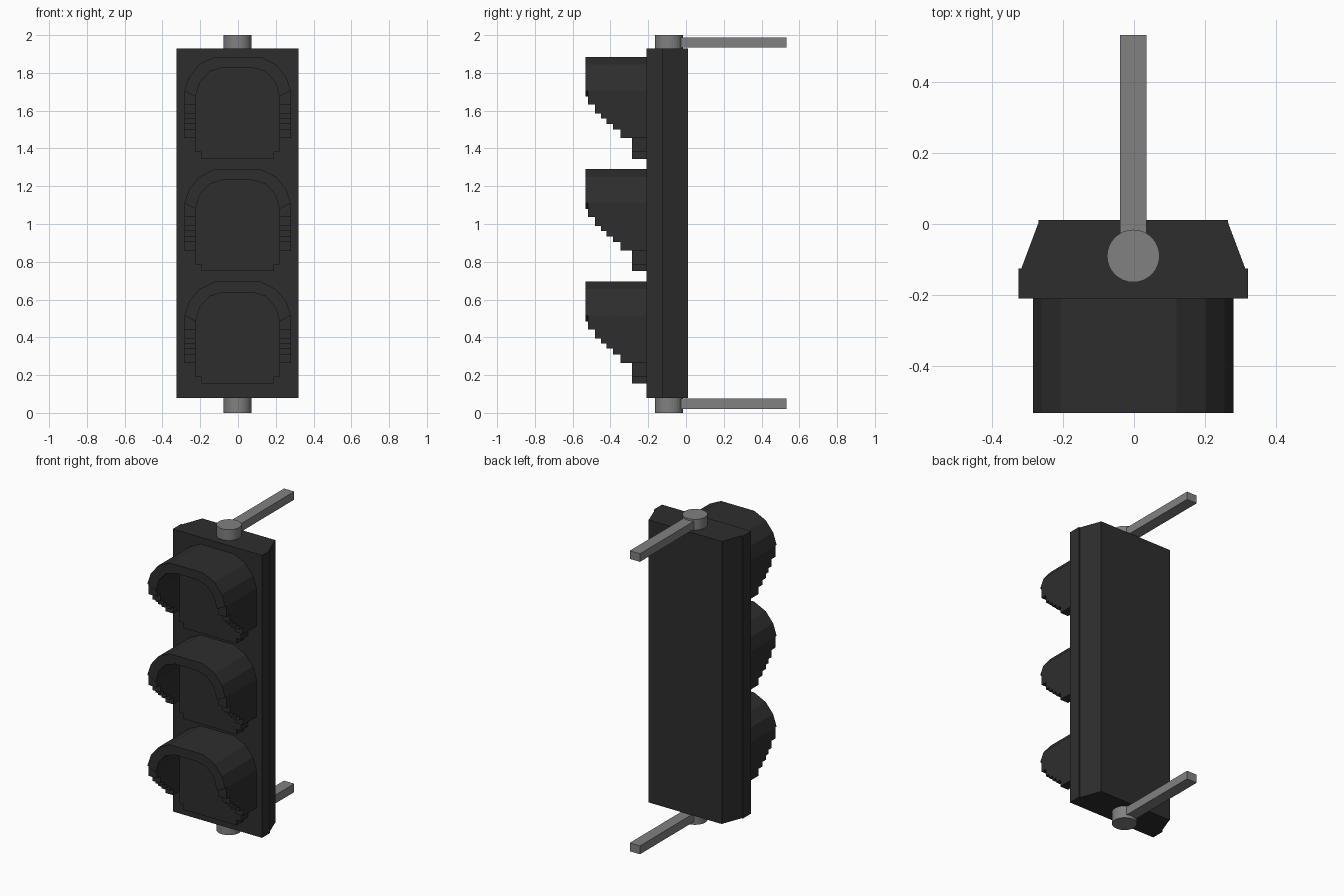
import bpy, bmesh
from mathutils import Vector

if "Cube" in bpy.data.objects:
    bpy.data.objects.remove(bpy.data.objects["Cube"])


def material(name, v):
    m = bpy.data.materials.new(name)
    m.diffuse_color = (v, v, v, 1)
    m.use_nodes = True
    m.node_tree.nodes["Principled BSDF"].inputs["Base Color"].default_value = m.diffuse_color
    return m


BLACK = material("housing black", 0.027)
GREY = material("bracket grey", 0.22)
CX = -0.002  # centre line of the assembly


def prism(bm, pts, offset):
    """Extrude a closed 3D outline along an offset vector."""
    face = bm.faces.new([bm.verts.new(p) for p in pts])
    res = bmesh.ops.extrude_face_region(bm, geom=[face], use_keep_orig=True)
    verts = [g for g in res["geom"] if isinstance(g, bmesh.types.BMVert)]
    bmesh.ops.translate(bm, verts=verts, vec=Vector(offset))


def finish(name, bm, mat):
    bmesh.ops.recalc_face_normals(bm, faces=bm.faces)
    me = bpy.data.meshes.new(name)
    bm.to_mesh(me)
    bm.free()
    me.materials.append(mat)
    ob = bpy.data.objects.new(name, me)
    bpy.context.collection.objects.link(ob)
    return ob


def mirrored(half):
    """Complete a right-hand half outline with its left-hand mirror."""
    return half + [(-x, z) for x, z in reversed(half)]


# Housing: chamfered plan extruded upward
plan = mirrored([(0.323, -0.21), (0.323, -0.125), (0.315, -0.125),
                 (0.267, 0.003), (0.267, 0.011)])
bm = bmesh.new()
prism(bm, [(x + CX, y, 0.08) for x, y in plan], (0, 0, 1.85))
finish("housing", bm, BLACK)

# Visor outlines, heights measured from the visor top
OUTER = [(0.121, 0), (0.203, -0.04), (0.257, -0.105), (0.282, -0.18)]
INNER = [(0.078, -0.057), (0.148, -0.078), (0.2, -0.135), (0.222, -0.21)]
LENS = [(0.192, -0.54), (0.192, -0.505), (0.222, -0.505)] + INNER[::-1]
# Stepped lower edge of the visor sides: (front y, lower height)
STEPS = [(-0.519, -0.253), (-0.481, -0.3), (-0.45, -0.327),
         (-0.42, -0.355), (-0.386, -0.385), (-0.347, -0.43)]
BACK, FRONT = -0.21, -0.532

for i, label in enumerate(("lower", "middle", "upper")):
    top = 0.695 + 0.595 * i

    # Hood: arched band plus two stepped side walls
    bm = bmesh.new()
    arch = OUTER[::-1] + [(-x, z) for x, z in OUTER]
    arch += [(-x, z) for x, z in INNER[::-1]] + INNER
    prism(bm, [(x + CX, FRONT, top + z) for x, z in arch],
          (0, BACK - FRONT, 0))
    side = [(BACK, -0.18)]
    z0 = -0.18
    for y, z in STEPS:
        side += [(y, z0), (y, z)]
        z0 = z
    side.append((BACK, z0))
    for x in (-0.282, 0.222):
        prism(bm, [(x + CX, y, top + z) for y, z in side], (0.06, 0, 0))
    finish(label + "_visor", bm, BLACK)

    # Blank lens block filling the hood
    bm = bmesh.new()
    prism(bm, [(x + CX, -0.285, top + z) for x, z in mirrored(LENS)],
          (0, 0.075, 0))
    finish(label + "_lens_block", bm, BLACK)

# Mounting posts and rear arms at both ends
for label, z0, z1, a0, a1 in (("bottom", 0, 0.09, 0.02, 0.075),
                              ("top", 1.92, 2.0, 1.935, 1.988)):
    bpy.ops.mesh.primitive_cylinder_add(vertices=32, radius=0.074,
                                        depth=z1 - z0,
                                        location=(CX, -0.09, (z0 + z1) / 2))
    post = bpy.context.object
    post.name = label + "_post"
    post.data.materials.append(GREY)
    bm = bmesh.new()
    prism(bm, [(CX - 0.037, -0.04, a0), (CX + 0.037, -0.04, a0),
               (CX + 0.037, -0.04, a1), (CX - 0.037, -0.04, a1)],
          (0, 0.572, 0))
    finish(label + "_arm", bm, GREY)
